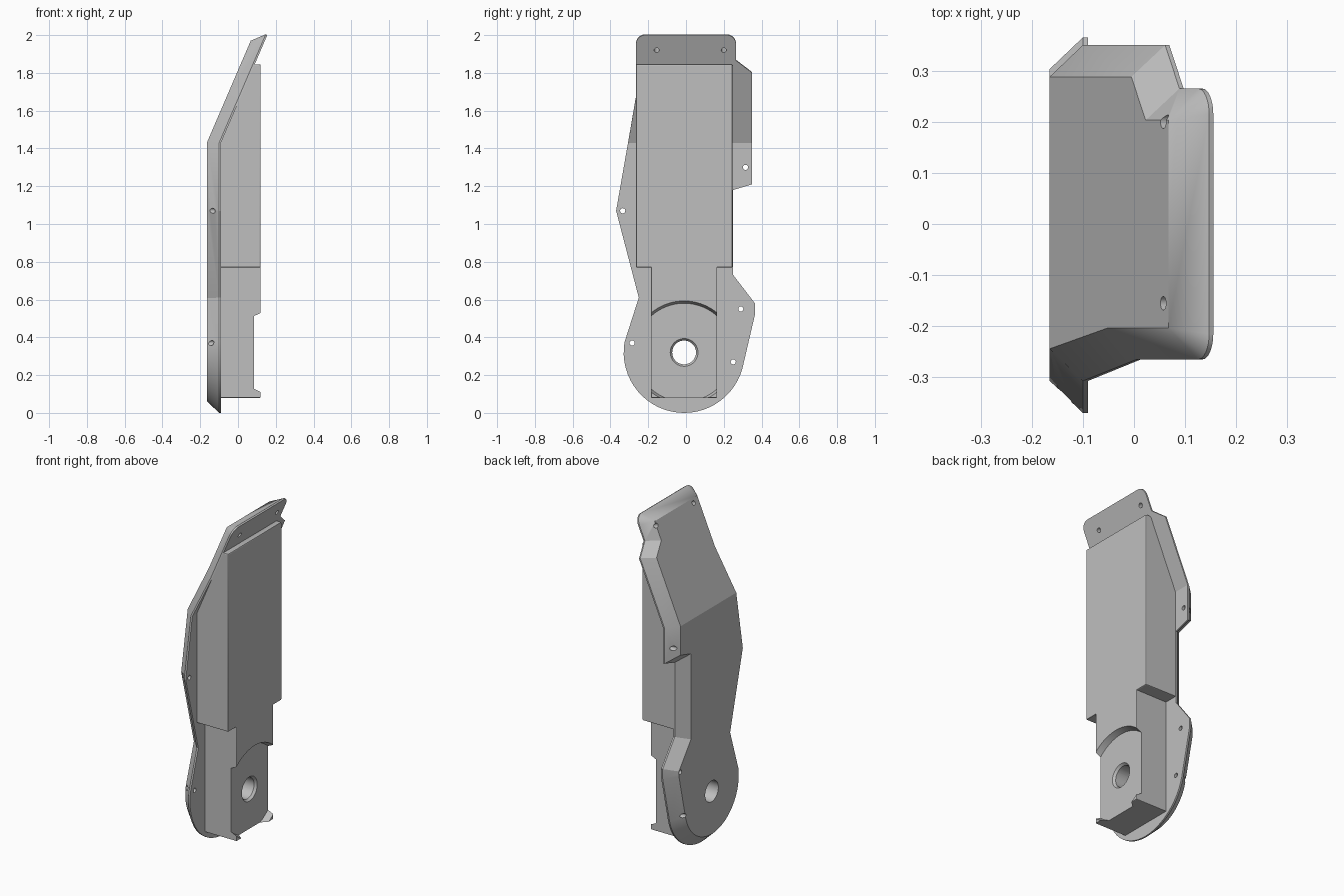
import bpy, bmesh, math
from mathutils import Vector, Matrix

cube = bpy.data.objects.get("Cube")
if cube:
    bpy.data.objects.remove(cube, do_unlink=True)

grey = bpy.data.materials.new("plain_grey")
grey.use_nodes = True
colour = (0.52, 0.52, 0.52, 1)
grey.diffuse_color = colour
grey.node_tree.nodes["Principled BSDF"].inputs["Base Color"].default_value = colour

RIM, SKIN, INSET = -0.09, -0.165, 0.062   # inner plane, outer plane, chamfer width
FOLD, SLOPE = 1.43, 0.43                  # bend height and lean of the upper plate
HUB = Vector((-0.01, 0.32))               # centre of the round lower end (y, z)


def make_object(name, bm):
    bmesh.ops.remove_doubles(bm, verts=bm.verts, dist=1e-5)
    bmesh.ops.recalc_face_normals(bm, faces=bm.faces)
    mesh = bpy.data.meshes.new(name)
    bm.to_mesh(mesh)
    bm.free()
    mesh.materials.append(grey)
    obj = bpy.data.objects.new(name, mesh)
    bpy.context.collection.objects.link(obj)
    return obj


def activate(obj):
    bpy.ops.object.select_all(action='DESELECT')
    obj.select_set(True)
    bpy.context.view_layer.objects.active = obj


def cone_cutter(start, end, r1, r2, segments=32):
    """Tapered cutter from start to end."""
    start, end = Vector(start), Vector(end)
    axis = end - start
    turn = axis.to_track_quat('Z', 'Y').to_matrix().to_4x4()
    bm = bmesh.new()
    bmesh.ops.create_cone(bm, cap_ends=True, segments=segments, radius1=r1, radius2=r2,
                          depth=axis.length,
                          matrix=Matrix.Translation((start + end) / 2) @ turn)
    obj = make_object("cutter", bm)
    obj.hide_render = True
    return obj


def cut(obj, cutters):
    for c in cutters:
        mod = obj.modifiers.new("cut", 'BOOLEAN')
        mod.operation, mod.solver, mod.object = 'DIFFERENCE', 'EXACT', c
        activate(obj)
        bpy.ops.object.modifier_apply(modifier=mod.name)
        bpy.data.objects.remove(c, do_unlink=True)


def smooth(obj):
    activate(obj)
    bpy.ops.object.shade_smooth_by_angle(angle=math.radians(20))


def side_prism(name, profile, y0, y1, bevel):
    """Extrude an (x, z) profile along y, with softened edges."""
    bm = bmesh.new()
    face = bm.faces.new([bm.verts.new((x, y0, z)) for x, z in profile])
    new = bmesh.ops.extrude_face_region(bm, geom=[face])["geom"]
    bmesh.ops.translate(bm, vec=(0, y1 - y0, 0),
                        verts=[v for v in new if isinstance(v, bmesh.types.BMVert)])
    obj = make_object(name, bm)
    mod = obj.modifiers.new("soft", 'BEVEL')
    mod.width, mod.segments = bevel, 2
    activate(obj)
    bpy.ops.object.modifier_apply(modifier=mod.name)
    return obj


# Outline of the back plate as (y, z, corner radius), anticlockwise
corners = [(0.265, 2.0, 0.05), (-0.265, 2.0, 0.05), (-0.265, 1.67, 0),
           (-0.37, 1.07, 0), (-0.25, 0.61, 0)]
for i in range(29):
    a = math.radians(170 + 175 * i / 28)
    corners.append((HUB.x + 0.32 * math.cos(a), HUB.y + 0.32 * math.sin(a), 0))
corners += [(0.365, 0.52, 0), (0.365, 0.58, 0), (0.25, 0.73, 0), (0.25, 1.18, 0),
            (0.35, 1.21, 0), (0.35, 1.8, 0), (0.265, 1.865, 0)]

outer, inner = [], []
for i, (y, z, r) in enumerate(corners):
    p = Vector((y, z))
    d0 = (p - Vector(corners[i - 1][:2])).normalized()
    d1 = (Vector(corners[(i + 1) % len(corners)][:2]) - p).normalized()
    n0, n1 = Vector((-d0.y, d0.x)), Vector((-d1.y, d1.x))
    mitre = (n0 + n1) / (1 + n0.dot(n1))
    if r:
        centre = p + mitre * r
        a0 = math.atan2(-n0.y, -n0.x)
        points = [centre + r * Vector((math.cos(a0 + k * math.pi / 16),
                                       math.sin(a0 + k * math.pi / 16))) for k in range(9)]
    else:
        points = [p]
    outer += points
    inner += [p + mitre * INSET] * len(points)

# Back plate: thin rim, wide chamfer and flat outer skin
bm = bmesh.new()
layers = [[bm.verts.new((x, q.x, q.y)) for q in loop]
          for x, loop in ((RIM, outer), (RIM - 0.01, outer), (SKIN, inner))]
n = len(outer)
for a, b in zip(layers, layers[1:]):
    for i in range(n):
        j = (i + 1) % n
        bm.faces.new((a[i], a[j], b[j], b[i]))
bm.faces.new(layers[0])
bmesh.ops.remove_doubles(bm, verts=bm.verts, dist=1e-5)
bmesh.ops.holes_fill(bm, edges=[e for e in bm.edges if e.is_boundary], sides=0)

# Fold the upper part of the plate forward
bmesh.ops.bisect_plane(bm, geom=bm.verts[:] + bm.edges[:] + bm.faces[:],
                       plane_co=(0, 0, FOLD), plane_no=(0, 0, 1))
for v in bm.verts:
    if v.co.z > FOLD + 0.001:
        v.co.z += SLOPE * (RIM - v.co.x)
        v.co.x += SLOPE * (v.co.z - FOLD)
back_plate = make_object("back_plate", bm)

# Screw holes and the hub bore
holes = [cone_cutter((-0.3, y, z), (0.0, y, z), 0.0135, 0.0135)
         for y, z in ((-0.335, 1.07), (-0.285, 0.37), (0.29, 0.55), (0.25, 0.27), (0.315, 1.3))]
lean = Vector((-0.92, 0, 0.39)) * 0.2
for y in (-0.155, 0.2):
    spot = Vector((0.12, y, 1.92))
    holes.append(cone_cutter(spot - lean, spot + lean, 0.0135, 0.0135))


def hub_cutter(x0, x1, r0, r1, segments=48):
    return cone_cutter((x0, HUB.x, HUB.y), (x1, HUB.x, HUB.y), r0, r1, segments)


cut(back_plate, holes + [hub_cutter(-0.3, 0.3, 0.063, 0.063)])
smooth(back_plate)

# Main housing, tucked under the folded plate
main_housing = side_prism("main_housing", [(-0.1, 0.77), (0.12, 0.77), (0.12, 1.845),
                                           (0.075, 1.845), (-0.1, 1.44)],
                          -0.265, 0.246, 0.006)
smooth(main_housing)

# Lower housing with a round recess that leaves two corner tabs
lower_housing = side_prism("lower_housing", [(-0.1, 0.08), (0.12, 0.08),
                                             (0.12, 0.8), (-0.1, 0.8)],
                           -0.185, 0.165, 0.004)
cut(lower_housing, [hub_cutter(0.084, 0.124, 0.26, 0.274, 96),
                    hub_cutter(-0.3, 0.3, 0.063, 0.063),
                    hub_cutter(0.07, 0.09, 0.063, 0.078)])
smooth(lower_housing)
